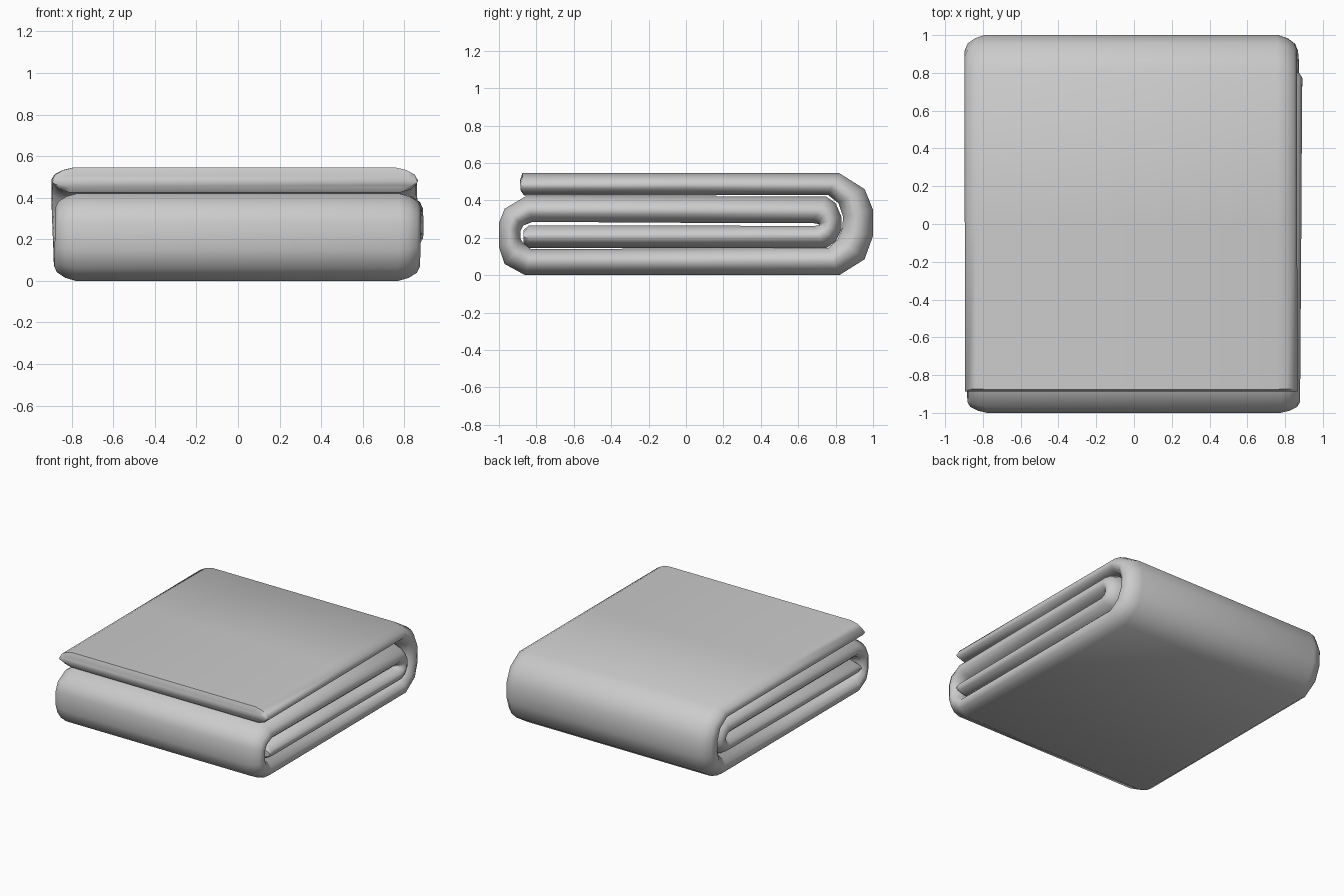
import bpy, bmesh, math

# Spiral fold in the y-z plane: outer y, outer z, inner y, inner z, x centre offset
stations = [
    (-0.875, 0.545, -0.865, 0.425, -0.015),
    (0.00, 0.545, 0.00, 0.427, -0.016),
    (0.82, 0.545, 0.76, 0.428, -0.018),
    (0.955, 0.46, 0.815, 0.385, -0.018),
    (1.00, 0.35, 0.84, 0.31, -0.016),
    (1.00, 0.21, 0.835, 0.25, -0.012),
    (0.955, 0.085, 0.81, 0.19, -0.008),
    (0.82, 0.0, 0.76, 0.145, -0.006),
    (0.00, 0.0, 0.00, 0.142, -0.005),
    (-0.86, 0.0, -0.83, 0.14, -0.004),
    (-0.97, 0.06, -0.87, 0.17, -0.003),
    (-1.00, 0.15, -0.885, 0.195, -0.002),
    (-1.00, 0.28, -0.885, 0.235, -0.001),
    (-0.97, 0.355, -0.87, 0.265, 0.0),
    (-0.86, 0.42, -0.82, 0.285, 0.0),
    (0.00, 0.42, 0.00, 0.28, 0.006),
    (0.75, 0.42, 0.68, 0.278, 0.010),
    (0.80, 0.385, 0.70, 0.275, 0.011),
    (0.832, 0.31, 0.71, 0.272, 0.012),
    (0.83, 0.24, 0.71, 0.268, 0.012),
    (0.80, 0.18, 0.70, 0.265, 0.012),
    (0.75, 0.145, 0.68, 0.263, 0.010),
    (0.00, 0.145, 0.00, 0.265, 0.004),
    (-0.84, 0.145, -0.84, 0.265, 0.0),
    (-0.87, 0.17, -0.87, 0.24, 0.0),
]
# Rounded end of the top flap
stations.insert(0, (-0.888, 0.505, -0.884, 0.452, -0.015))

# Half of the cloth cross-section: distance in from the side hem, position through thickness
hem = [(0.105, 0.0), (0.055, 0.10), (0.015, 0.28), (0.0, 0.5), (0.006, 0.68),
       (0.035, 0.88), (0.085, 1.0)]
HALF = 0.88
section = [(HALF - d, t) for d, t in hem] + [(-HALF + d, t) for d, t in reversed(hem)]

bm = bmesh.new()
rings = []
for oy, oz, iy, iz, dx in stations:
    rings.append([bm.verts.new((x + dx, oy + (iy - oy) * t, oz + (iz - oz) * t))
                  for x, t in section])
n = len(section)
for a, b in zip(rings, rings[1:]):
    for i in range(n):
        j = (i + 1) % n
        bm.faces.new((a[i], a[j], b[j], b[i]))
bm.faces.new(rings[0])
bm.faces.new(list(reversed(rings[-1])))
bmesh.ops.recalc_face_normals(bm, faces=bm.faces[:])

# Folded cloth object
mesh = bpy.data.meshes.new("folded_towel")
bm.to_mesh(mesh)
bm.free()
towel = bpy.data.objects.new("folded_towel", mesh)
bpy.context.collection.objects.link(towel)
bpy.context.view_layer.objects.active = towel
towel.select_set(True)
bpy.ops.object.shade_smooth_by_angle(angle=math.radians(50))
